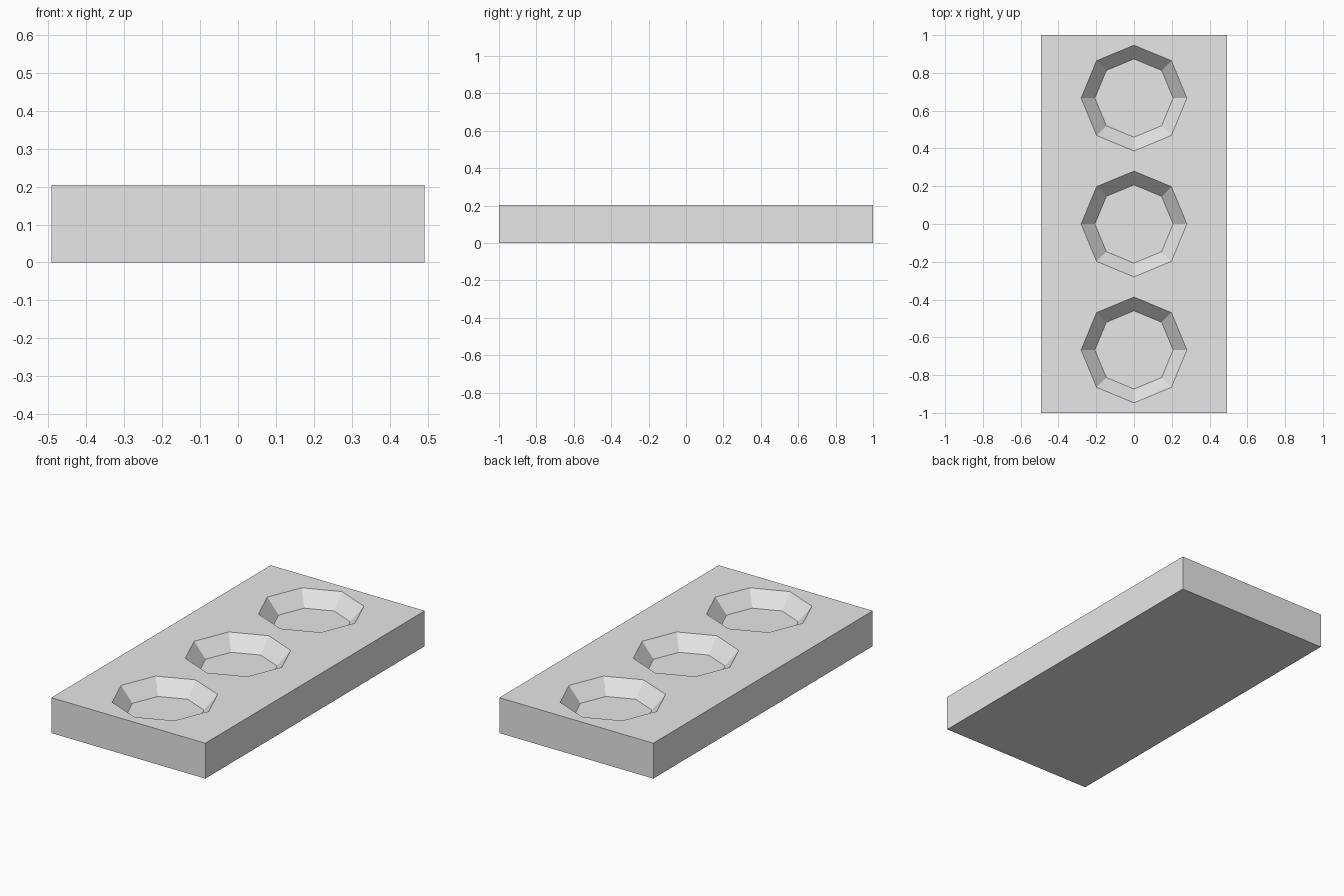
import bpy

old = bpy.data.objects.get("Cube")
if old:
    bpy.data.objects.remove(old, do_unlink=True)

WIDTH, LENGTH, HEIGHT = 0.983, 2.0, 0.204
RIM, FLOOR, DEPTH = 0.28, 0.207, 0.084

grey = bpy.data.materials.new("light_grey")
grey.use_nodes = True
colour = (0.8, 0.8, 0.8, 1)
grey.diffuse_color = colour
grey.node_tree.nodes["Principled BSDF"].inputs["Base Color"].default_value = colour

# Rectangular slab
bpy.ops.mesh.primitive_cube_add(size=1, location=(0, 0, HEIGHT / 2))
slab = bpy.context.object
slab.name = slab.data.name = "slab"
slab.scale = (WIDTH, LENGTH, HEIGHT)
bpy.ops.object.transform_apply(location=True, rotation=False, scale=True)
slab.data.materials.append(grey)


def cut_hollow(y):
    """Cut a tapered eight-sided hollow, its walls carried on above the slab."""
    bpy.ops.mesh.primitive_cone_add(
        vertices=8, radius1=FLOOR, radius2=2 * RIM - FLOOR,
        depth=2 * DEPTH, location=(0, y, HEIGHT))
    cutter = bpy.context.object
    cutter.name = "hollow_cutter"
    cutter.hide_render = True
    cutter.data.materials.append(grey)
    cut = slab.modifiers.new("hollow", "BOOLEAN")
    cut.operation = "DIFFERENCE"
    cut.solver = "EXACT"
    cut.object = cutter
    bpy.context.view_layer.objects.active = slab
    bpy.ops.object.modifier_apply(modifier=cut.name)
    bpy.data.objects.remove(cutter, do_unlink=True)


# Three hollows along the middle
for i in (-1, 0, 1):
    cut_hollow(i * LENGTH / 3)
